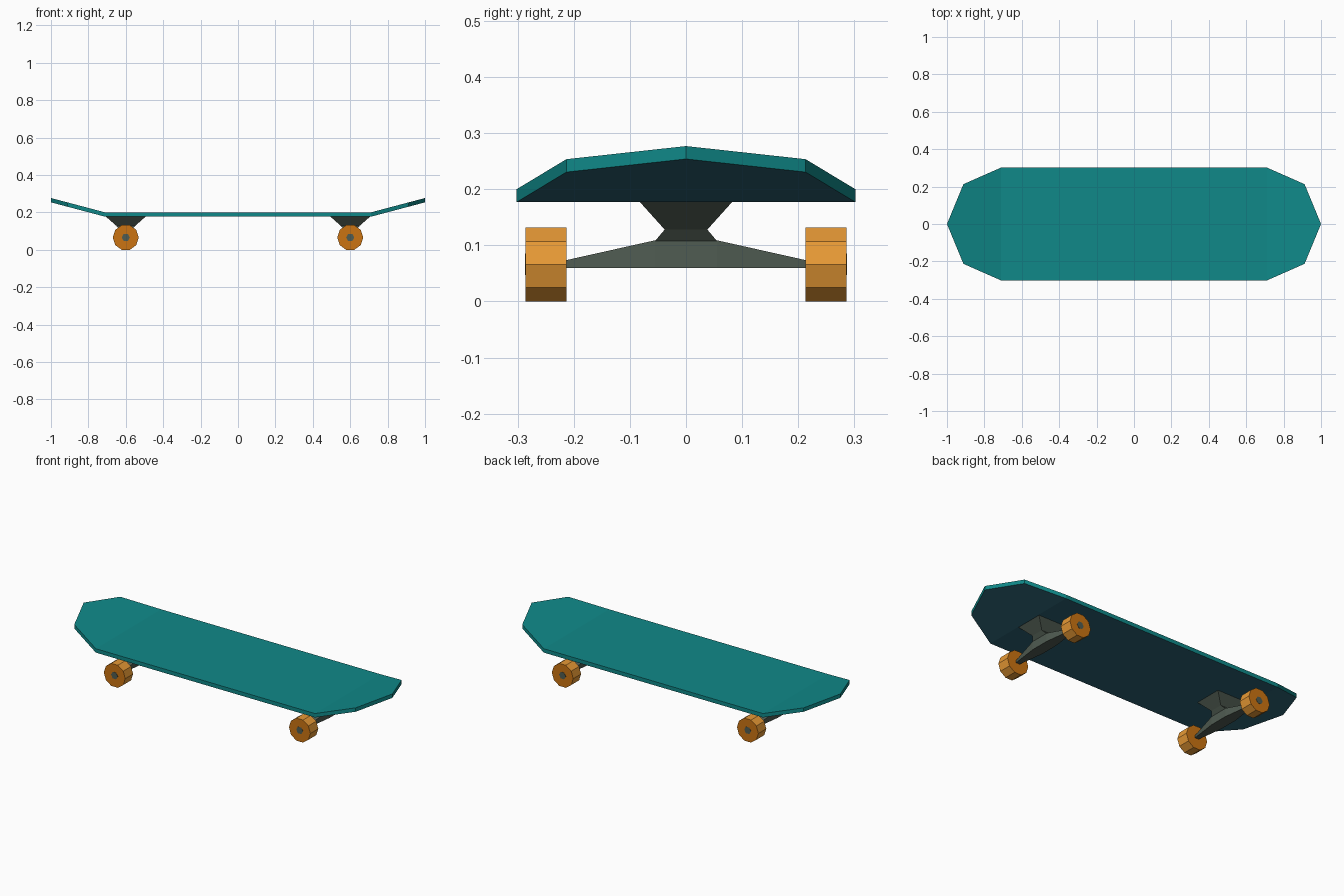
import bpy, bmesh, math
from mathutils import Matrix

if "Cube" in bpy.data.objects:
    bpy.data.objects.remove(bpy.data.objects["Cube"])


def material(name, rgb):
    m = bpy.data.materials.new(name)
    m.diffuse_color = (*rgb, 1)
    m.use_nodes = True
    m.node_tree.nodes["Principled BSDF"].inputs["Base Color"].default_value = m.diffuse_color
    return m


TEAL = material("teal", (0.005, 0.25, 0.25))
NAVY = material("dark blue", (0.025, 0.12, 0.17))
GREY = material("grey green metal", (0.08, 0.107, 0.084))
ORANGE = material("orange tread", (0.80, 0.32, 0.036))
DEEP = material("deep orange", (0.60, 0.175, 0.006))


def finish(name, bm, mats, rule=None):
    bmesh.ops.recalc_face_normals(bm, faces=bm.faces[:])
    bm.normal_update()
    if rule:
        for f in bm.faces:
            f.material_index = rule(f)
    me = bpy.data.meshes.new(name)
    bm.to_mesh(me)
    bm.free()
    for m in mats:
        me.materials.append(m)
    ob = bpy.data.objects.new(name, me)
    bpy.context.collection.objects.link(ob)
    return ob


def loft(name, rings, mat):
    """Solid through a list of equal-length vertex rings."""
    bm = bmesh.new()
    rows = [[bm.verts.new(p) for p in r] for r in rings]
    n = len(rows[0])
    for a, b in zip(rows, rows[1:]):
        for i in range(n):
            j = (i + 1) % n
            bm.faces.new((a[i], a[j], b[j], b[i]))
    bm.faces.new(rows[0])
    bm.faces.new(rows[-1])
    return finish(name, bm, [mat])


def cylinder(name, r, sides, depth, loc, mats, rule=None):
    """Cylinder lying along y with a corner pointing along x."""
    bm = bmesh.new()
    bmesh.ops.create_cone(bm, cap_ends=True, segments=sides, radius1=r, radius2=r, depth=depth)
    spin = Matrix.Rotation(math.pi / 2, 4, "X") @ Matrix.Rotation(math.pi / 2, 4, "Z")
    bmesh.ops.transform(bm, matrix=Matrix.Translation(loc) @ spin, verts=bm.verts)
    return finish(name, bm, mats, rule)


# Deck: flat middle with kicked-up nose and tail
THICK, BEND, SLOPE = 0.023, 0.71, 0.265
bm = bmesh.new()
mid = {(sx, sy): bm.verts.new((sx * BEND, sy * 0.302, 0.2)) for sx in (-1, 1) for sy in (-1, 1)}
bm.faces.new((mid[-1, -1], mid[1, -1], mid[1, 1], mid[-1, 1]))
for s in (-1, 1):
    end = [bm.verts.new((s * x, y, 0.2 + SLOPE * (x - BEND)))
           for x, y in ((0.912, -0.213), (1.0, 0), (0.912, 0.213))]
    bm.faces.new([mid[s, -1]] + end + [mid[s, 1]])
bmesh.ops.recalc_face_normals(bm, faces=bm.faces[:])
ext = bmesh.ops.extrude_face_region(bm, geom=bm.faces[:], use_keep_orig=True)
low = [g for g in ext["geom"] if isinstance(g, bmesh.types.BMVert)]
bmesh.ops.translate(bm, vec=(0, 0, -THICK), verts=low)
finish("deck", bm, [TEAL, NAVY], lambda f: 1 if f.normal.z < -0.5 else 0)


def flat_ring(cx, hx, hy, z):
    return [(cx - hx, -hy, z), (cx + hx, -hy, z), (cx + hx, hy, z), (cx - hx, hy, z)]


def cross_ring(cx, y, hx, top):
    return [(cx - hx, y, 0.06), (cx + hx, y, 0.06), (cx + hx, y, top), (cx - hx, y, top)]


# Trucks and wheels
AXLE_Z = 0.066
for end, cx in (("tail", -0.6), ("nose", 0.6)):
    # Mounting block pinched at the neck
    loft(end + "_truck_base", [flat_ring(cx, 0.107, 0.083, 0.178),
                               flat_ring(cx, 0.05, 0.038, 0.128),
                               flat_ring(cx, 0.033, 0.055, 0.108)], GREY)
    # Hanger tapering towards the wheels
    loft(end + "_hanger", [cross_ring(cx, -0.216, 0.012, 0.073),
                           cross_ring(cx, -0.055, 0.033, 0.109),
                           cross_ring(cx, 0.055, 0.033, 0.109),
                           cross_ring(cx, 0.216, 0.012, 0.073)], GREY)
    for side, s in (("front", -1), ("back", 1)):
        cylinder(f"{end}_{side}_wheel", 0.0694, 10, 0.073, (cx, s * 0.2495, AXLE_Z),
                 [ORANGE, DEEP], lambda f: 1 if abs(f.normal.y) > 0.9 else 0)
        # Axle end showing on the outer wheel face
        cylinder(f"{end}_{side}_axle_cap", 0.022, 6, 0.008, (cx, s * 0.283, AXLE_Z), [GREY])
